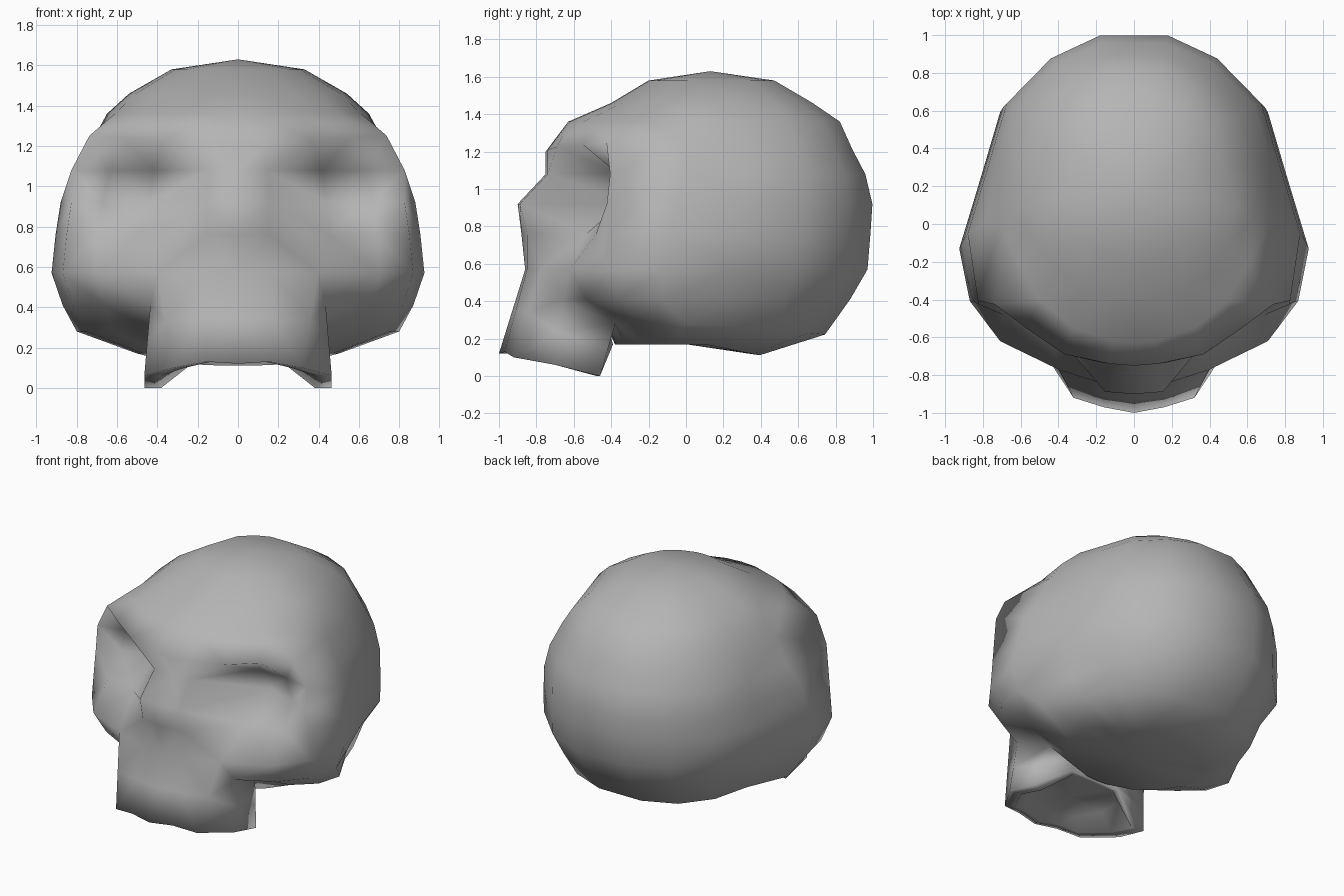
import bpy, bmesh
from math import sin, cos, radians
from mathutils import Vector

cube = bpy.data.objects.get("Cube")
if cube:
    bpy.data.objects.remove(cube)

# Single bone grey for the whole skull
bone = bpy.data.materials.new("bone_grey")
bone.use_nodes = True
bone.diffuse_color = (0.46, 0.46, 0.46, 1)
bone.node_tree.nodes["Principled BSDF"].inputs["Base Color"].default_value = bone.diffuse_color

# Cranium: egg-shaped level rings (height, half width, centre, front, back)
BROW = 1.2
LEVELS = (
    (1.58, 0.33, 0.13, -0.2, 0.48),
    (1.46, 0.54, 0.1, -0.4, 0.69),
    (1.36, 0.65, 0.05, -0.63, 0.84),
    (BROW, 0.74, 0, -0.75, 0.91),
    (1.08, 0.83, 0, -0.75, 0.98),
    (0.92, 0.88, -0.05, -0.9, 1.02),
    (0.76, 0.905, -0.09, -0.88, 1.01),
    (0.57, 0.925, -0.13, -0.86, 0.995),
    (0.41, 0.87, -0.13, -0.73, 0.9),
    (0.28, 0.8, 0, -0.43, 0.76),
    (0.17, 0.5, 0.1, -0.38, 0.4),
)
# Brow and eye sockets: push toward the back, from nose side to outer rim
SOCKETS = {
    BROW: (0, -0.03, -0.05, -0.14),
    1.08: (0, 0.3, 0.14, -0.12),
    0.92: (0, 0.52, 0.27, -0.05),
    0.76: (0.02, 0.25, 0.14, -0.02),
}
HALF = (0, 10, 30, 50, 70, 90, 110, 130, 150, 168)
ANGLES = HALF + tuple(-a for a in reversed(HALF[1:]))


def skull_ring(height, width, centre, front, back):
    ring = []
    pushes = dict(zip(HALF[1:], SOCKETS.get(height, ())))
    # Outer brow flares, temples are pinched, the lower back tucks in
    flare = {110: 0.93}
    if 1 < height < 1.3:
        flare.update({70: 1.06, 90: 0.96})
    elif height < 0.5:
        flare.update({110: 0.88, 130: 0.93})
    elif height < 0.6:
        flare[30] = 0.86
    for angle in ANGLES:
        c = cos(radians(angle))
        if abs(angle) < 90:
            y = centre + (front - centre) * c ** 0.9
        else:
            y = centre + (back - centre) * abs(c)
        y += pushes.get(abs(angle), 0)
        x = width * sin(radians(angle)) * flare.get(abs(angle), 1)
        # The base sags toward the back, the brow rises toward the sides
        z = height - max(0, 0.37 - height) * max(0, y - 0.1)
        if height == BROW:
            z += 0.07 * abs(x)
        ring.append(Vector((x, y, z)))
    return ring


# Upper jaw: half plan of the tooth row (x, y, height of the lower rim)
PLAN = ((0, -1, 0.12), (0.16, -0.97, 0.13), (0.32, -0.92, 0.1), (0.465, -0.7, 0.06),
        (0.465, -0.46, 0), (0.2, -0.39, 0.17), (0, -0.39, 0.17))


def jaw_ring(scale_x, scale_y, height=None, pivot=-0.6):
    half = [Vector((x * scale_x, pivot + (y - pivot) * scale_y,
                    rim if height is None else height)) for x, y, rim in PLAN]
    return half + [Vector((-p.x, p.y, p.z)) for p in reversed(half[1:-1])]


bm = bmesh.new()


def add_loop(points):
    return [bm.verts.new(p) for p in points]


def bridge(a, b, skip=()):
    count = len(a)
    for i in range(count):
        j = (i + 1) % count
        if i not in skip:
            bm.faces.new((a[i], a[j], b[j], b[i]))


def fan(loop, tip):
    apex = bm.verts.new(tip)
    for i, v in enumerate(loop):
        bm.faces.new((v, loop[(i + 1) % len(loop)], apex))


# Skin the cranium, leaving an opening below the nose for the jaw
loops = [add_loop(skull_ring(*level)) for level in LEVELS]
last = len(ANGLES) - 1
for upper, lower, level in zip(loops, loops[1:], LEVELS):
    opening = (0, 1, last - 1, last) if 0.3 < level[0] < 0.6 else ()
    bridge(upper, lower, opening)
fan(loops[0], (0, 0.13, 1.63))
fan(loops[-1], (0, 0, 0.17))

# Grow the jaw out of the opening, down to the tooth rim and up to the palate
cheek, mid, base = loops[7:10]
hole = [*cheek[:3], mid[2], *base[2::-1], base[-1], base[-2], mid[-2], cheek[-2], cheek[-1]]
rim = jaw_ring(1, 1)
bulge = [v.co.lerp(r, 0.5) for v, r in zip(hole, rim)]
jaw = [hole] + [add_loop(points) for points in (
    bulge, rim, jaw_ring(0.82, 0.88), jaw_ring(0.62, 0.7, 0.17))]
for a, b in zip(jaw, jaw[1:]):
    bridge(a, b)
fan(jaw[-1], (0, -0.65, 0.17))

bmesh.ops.delete(bm, geom=[v for v in bm.verts if not v.link_faces], context="VERTS")
bmesh.ops.triangulate(bm, faces=bm.faces[:], quad_method="SHORT_EDGE")
bmesh.ops.recalc_face_normals(bm, faces=bm.faces[:])
for face in bm.faces:
    face.smooth = True
mesh = bpy.data.meshes.new("skull")
bm.to_mesh(mesh)
bm.free()
mesh.materials.append(bone)
skull = bpy.data.objects.new("skull", mesh)
bpy.context.collection.objects.link(skull)
